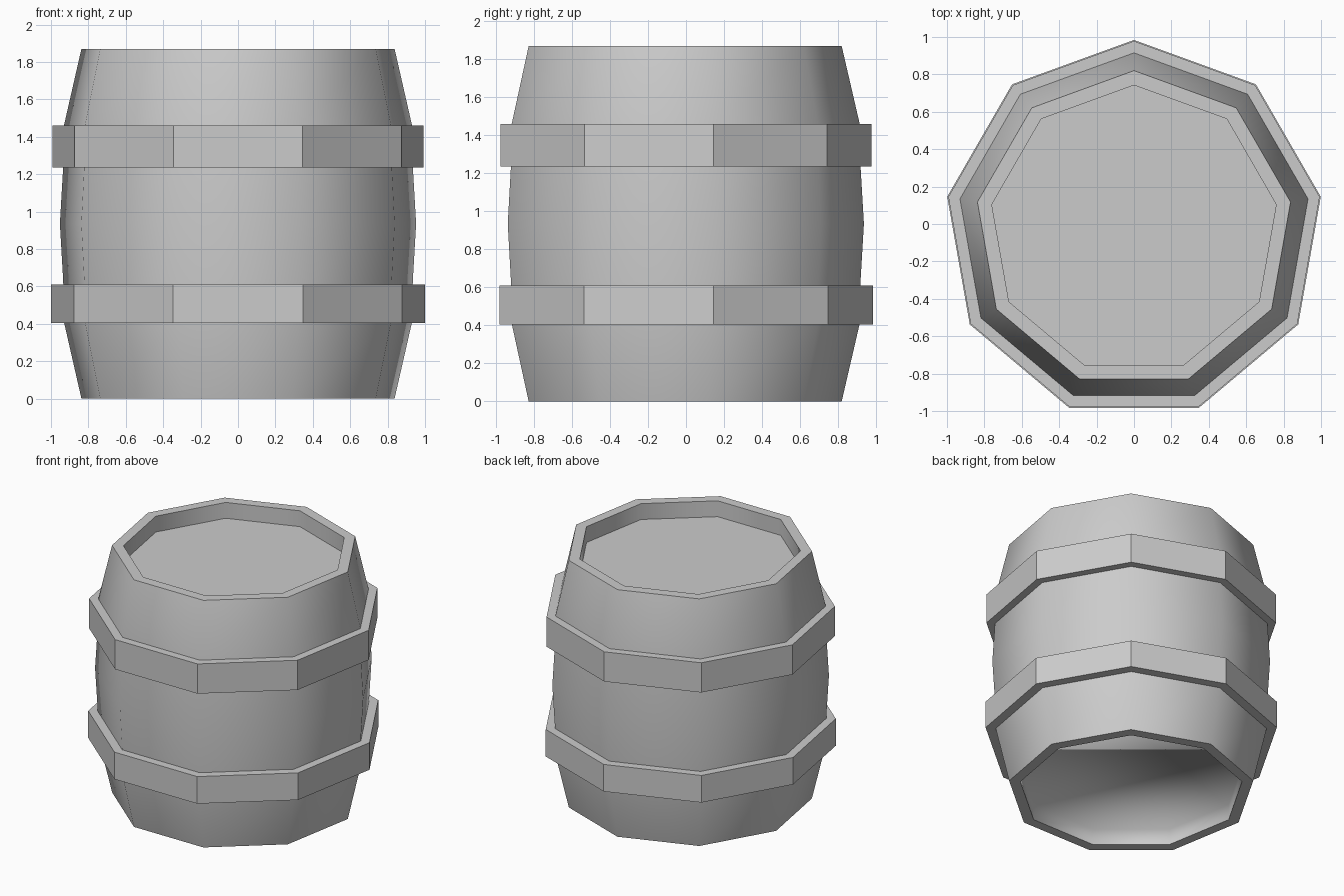
import bpy
import bmesh
from math import sin, cos, radians

SIDES = 9
CENTRE_Y = -0.03   # an odd-sided ring is not symmetric front to back
HEIGHT = 1.87
RECESS = 0.12      # depth of the sunken lid and base

cube = bpy.data.objects.get("Cube")
if cube:
    bpy.data.objects.remove(cube, do_unlink=True)

grey = bpy.data.materials.new("plain grey")
grey.use_nodes = True
colour = (0.6, 0.6, 0.6, 1)
grey.diffuse_color = colour
grey.node_tree.nodes["Principled BSDF"].inputs["Base Color"].default_value = colour


def lathe(name, profile, sharp_rings=(), smooth=False, closed=False):
    """Sweep (radius, z) points round a nine-sided ring."""
    bm = bmesh.new()
    rings = []
    for r, z in profile:
        angles = [radians(90 + 360 * k / SIDES) for k in range(SIDES)]
        rings.append([bm.verts.new((r * cos(a), CENTRE_Y + r * sin(a), z))
                      for a in angles])
    pairs = list(zip(rings, rings[1:]))
    if closed:
        pairs.append((rings[-1], rings[0]))
    for low, high in pairs:
        for k in range(SIDES):
            n = (k + 1) % SIDES
            bm.faces.new((low[k], low[n], high[n], high[k]))
    if not closed:
        bm.faces.new(rings[0])
        bm.faces.new(rings[-1])
    bmesh.ops.recalc_face_normals(bm, faces=bm.faces)
    for face in bm.faces:
        face.smooth = smooth
    for i in sharp_rings:
        for k in range(SIDES):
            edge = bm.edges.get((rings[i][k], rings[i][(k + 1) % SIDES]))
            edge.smooth = False
    mesh = bpy.data.meshes.new(name)
    bm.to_mesh(mesh)
    bm.free()
    mesh.materials.append(grey)
    obj = bpy.data.objects.new(name, mesh)
    bpy.context.collection.objects.link(obj)
    return obj


# Barrel body: sunken base, bulging staves, rim and sunken lid
lower = [(0.772, RECESS), (0.772, 0), (0.85, 0), (0.945, 0.41), (0.949, 0.63)]
upper = [(r, HEIGHT - z) for r, z in reversed(lower)]
body = lower + [(0.967, HEIGHT / 2)] + upper
last = len(body) - 1
lathe("barrel_body", body, sharp_rings=(1, 2, last - 2, last - 1, last), smooth=True)

# Two flat-sided hoops
for name, radius, bottom, top in (("lower_hoop", 1.014, 0.405, 0.61),
                                  ("upper_hoop", 1.008, 1.235, 1.46)):
    lathe(name, [(0.9, bottom), (radius, bottom), (radius, top), (0.9, top)], closed=True)
